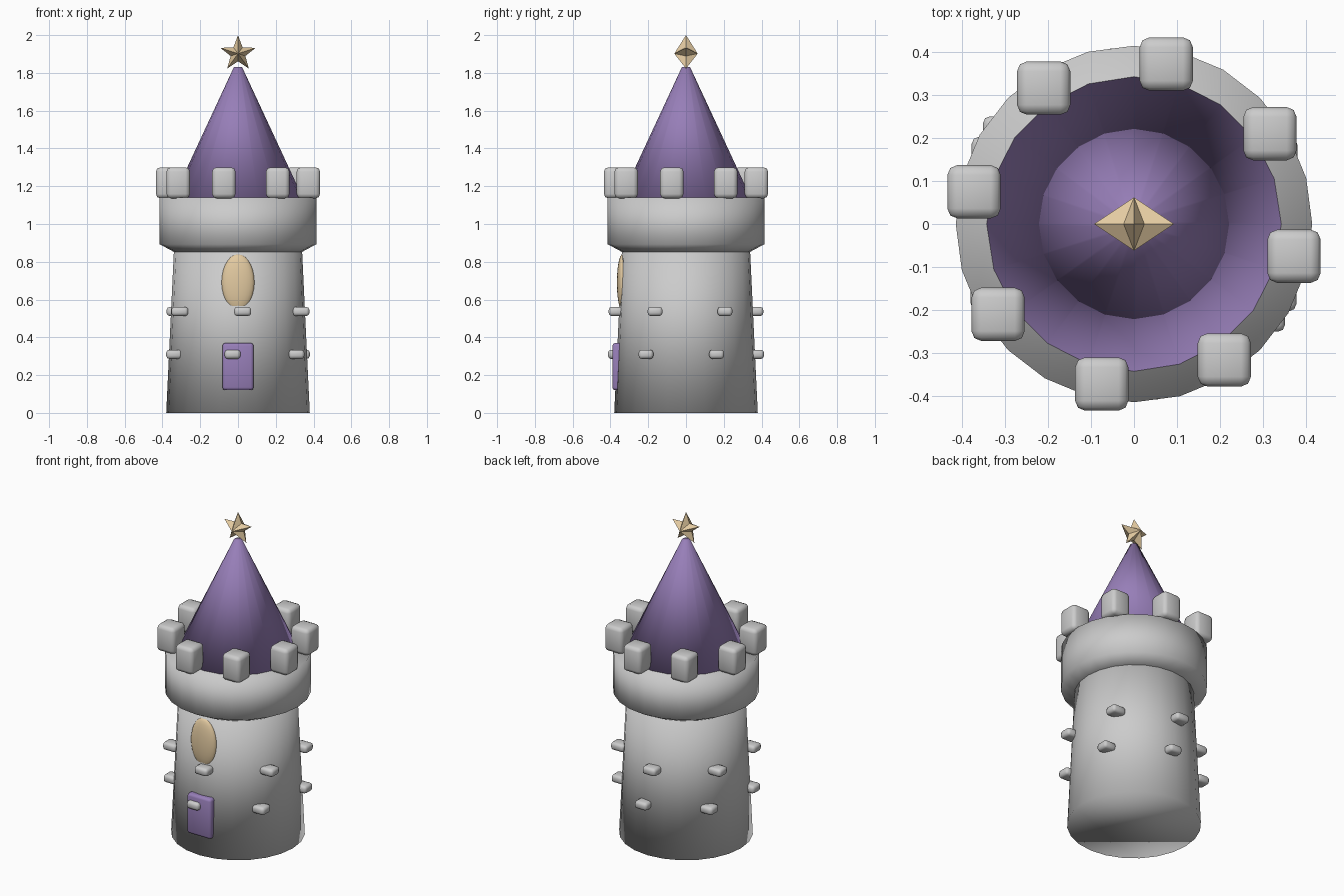
import bpy, bmesh, math
from mathutils import Vector

if "Cube" in bpy.data.objects:
    bpy.data.objects.remove(bpy.data.objects["Cube"])


def material(name, rgb):
    m = bpy.data.materials.new(name)
    m.diffuse_color = (*rgb, 1)
    m.use_nodes = True
    m.node_tree.nodes["Principled BSDF"].inputs["Base Color"].default_value = m.diffuse_color
    return m


PURPLE = material("purple", (0.31, 0.21, 0.48))
GOLD = material("gold", (0.78, 0.6, 0.36))


def finish(name, bm, mat=None, smooth=True):
    bmesh.ops.recalc_face_normals(bm, faces=bm.faces)
    for f in bm.faces:
        f.smooth = smooth
    me = bpy.data.meshes.new(name)
    bm.to_mesh(me)
    bm.free()
    ob = bpy.data.objects.new(name, me)
    bpy.context.collection.objects.link(ob)
    if mat:
        me.materials.append(mat)
    return ob


def lathe(name, profile, sides, mat=None):
    """Closed, capped solid from (radius, z) rings."""
    bm = bmesh.new()
    rings = [[bm.verts.new((r * math.cos(2 * math.pi * i / sides),
                            r * math.sin(2 * math.pi * i / sides), z))
              for i in range(sides)] for r, z in profile]
    for a, b in zip(rings, rings[1:]):
        for i in range(sides):
            j = (i + 1) % sides
            bm.faces.new((a[i], a[j], b[j], b[i]))
    bm.faces.new(rings[0][::-1])
    bm.faces.new(rings[-1])
    return finish(name, bm, mat)


def block(name, centre, size, bevel, mat=None):
    """Box with chamfered edges."""
    bm = bmesh.new()
    bmesh.ops.create_cube(bm, size=1)
    bmesh.ops.scale(bm, vec=size, verts=bm.verts)
    bmesh.ops.bevel(bm, geom=bm.edges[:], offset=bevel, segments=2,
                    profile=0.5, affect='EDGES')
    bmesh.ops.translate(bm, vec=centre, verts=bm.verts)
    return finish(name, bm, mat)


def ring_of_blocks(name, count, radius, start, z, size, bevel):
    for i in range(count):
        a = math.radians(start) + 2 * math.pi * i / count
        block(f"{name}_{i + 1}", (radius * math.cos(a), radius * math.sin(a), z),
              size, bevel)


# tower shaft, flared crown and roof
lathe("tower_body", [(0.38, 0), (0.335, 0.95)], 24)
lathe("tower_crown", [(0.335, 0.85), (0.415, 0.893), (0.415, 1.14)], 24)
lathe("roof", [(0.344, 1.138), (0.022, 1.83)], 20, PURPLE)

# battlements
ring_of_blocks("battlement", 8, 0.38, -11.4, 1.218, (0.124, 0.124, 0.164), 0.023)

# projecting wall stones in two rows
ring_of_blocks("upper_stone", 6, 0.371, 33.8, 0.537, (0.09, 0.078, 0.048), 0.016)
ring_of_blocks("lower_stone", 6, 0.375, 25.6, 0.31, (0.084, 0.078, 0.048), 0.016)

# door
block("door", (0, -0.36, 0.245), (0.165, 0.06, 0.25), 0.015, PURPLE)

# oval window
bm = bmesh.new()
bmesh.ops.create_uvsphere(bm, u_segments=24, v_segments=14, radius=1)
bmesh.ops.scale(bm, vec=(0.087, 0.03, 0.15), verts=bm.verts)
bmesh.ops.translate(bm, vec=(0, -0.336, 0.69), verts=bm.verts)
finish("window", bm, GOLD)

# faceted star finial
bm = bmesh.new()
c = Vector((0, 0, 1.902))
rim = []
for i in range(10):
    r = 0.098 if i % 2 == 0 else 0.041
    a = math.pi * i / 5
    rim.append(bm.verts.new(c + Vector((r * math.sin(a), 0, r * math.cos(a)))))
for y in (-0.062, 0.062):
    tip = bm.verts.new(c + Vector((0, y, 0)))
    for i in range(10):
        bm.faces.new((rim[i], rim[(i + 1) % 10], tip))
finish("star", bm, GOLD, smooth=False)
